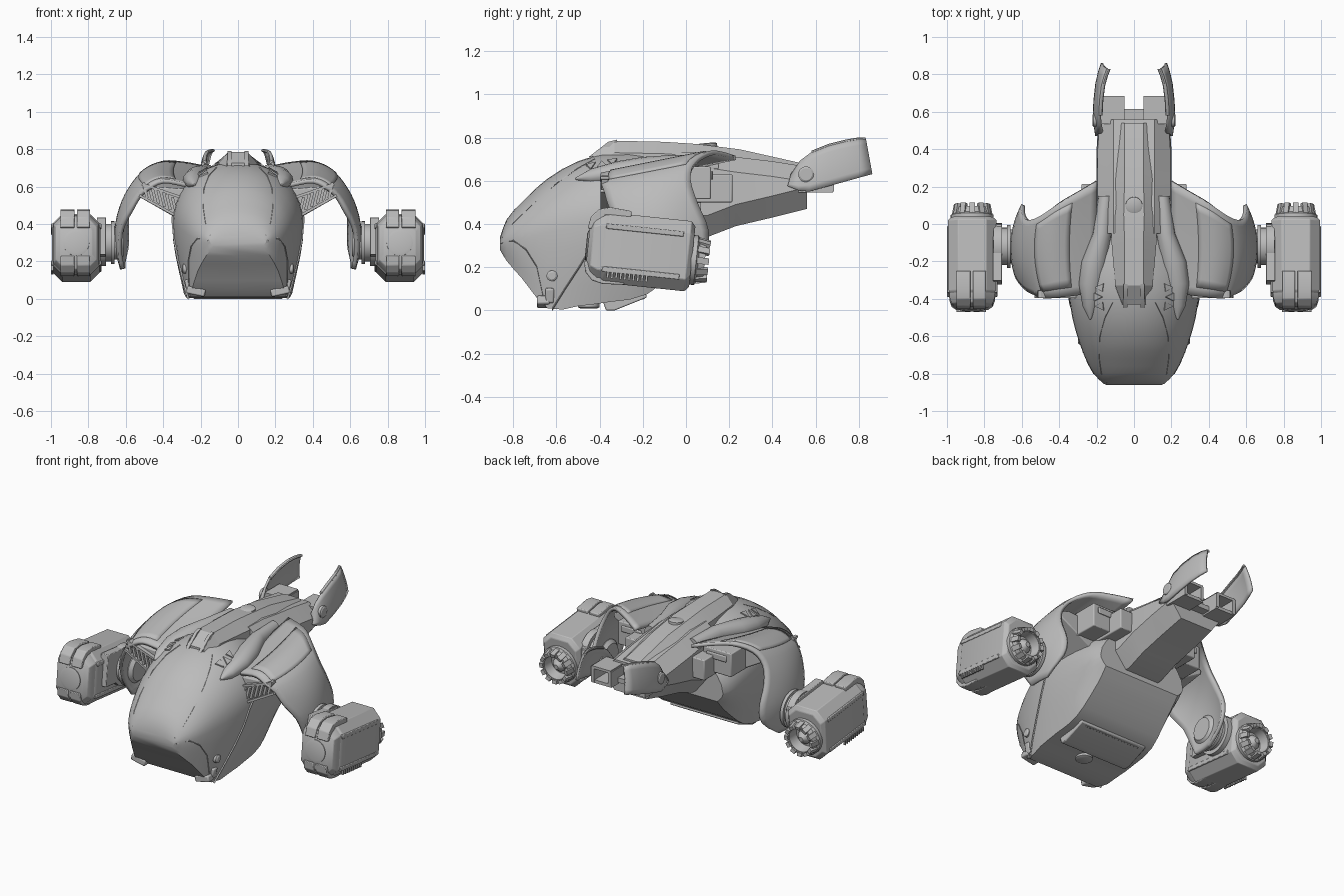
import bpy, bmesh, math
from mathutils import Matrix, Vector

if "Cube" in bpy.data.objects:
    bpy.data.objects.remove(bpy.data.objects["Cube"])

GREY = (0.5, 0.5, 0.5, 1)
mat = bpy.data.materials.new("hull grey")
mat.use_nodes = True
mat.diffuse_color = GREY
mat.node_tree.nodes["Principled BSDF"].inputs["Base Color"].default_value = GREY


def finish(name, bm, mirror=False, angle=30, thick=0, bevel=0):
    """Turn a bmesh into a shaded object, optionally mirrored, thickened or bevelled."""
    bmesh.ops.recalc_face_normals(bm, faces=bm.faces)
    me = bpy.data.meshes.new(name)
    bm.to_mesh(me)
    bm.free()
    ob = bpy.data.objects.new(name, me)
    bpy.context.collection.objects.link(ob)
    me.materials.append(mat)
    bpy.ops.object.select_all(action="DESELECT")
    ob.select_set(True)
    bpy.context.view_layer.objects.active = ob
    if thick:
        ob.modifiers.new("thickness", "SOLIDIFY").thickness = thick
        ob.modifiers["thickness"].offset = 0
    if bevel:
        b = ob.modifiers.new("bevel", "BEVEL")
        b.width, b.segments = bevel, 2
    if mirror:
        ob.modifiers.new("mirror", "MIRROR")
    bpy.ops.object.shade_smooth_by_angle(angle=math.radians(angle))
    return ob


def loft(name, rings, closed=True, **kw):
    """Skin a row of rings; closed rings are capped at both ends."""
    bm = bmesh.new()
    rows = [[bm.verts.new(p) for p in r] for r in rings]
    n = len(rows[0])
    for a, b in zip(rows, rows[1:]):
        for i in range(n if closed else n - 1):
            j = (i + 1) % n
            bm.faces.new((a[i], a[j], b[j], b[i]))
    if closed:
        bm.faces.new(rows[0])
        bm.faces.new(rows[-1])
    return finish(name, bm, **kw)


def boxes(name, items, **kw):
    """items: (centre, size, tilt about y in degrees)"""
    bm = bmesh.new()
    for c, s, turn in items:
        m = Matrix.Translation(c) @ Matrix.Rotation(math.radians(turn), 4, "Y") @ Matrix.Diagonal((*s, 1))
        bmesh.ops.create_cube(bm, size=1, matrix=m)
    return finish(name, bm, **kw)


def lathe(name, centre, axis, prof, sides=32, **kw):
    """Revolve (distance along axis, radius) pairs about an axis."""
    q = Vector((0, 0, 1)).rotation_difference(Vector(axis))
    rings = [[Vector(centre) + q @ Vector((r * math.cos(i * math.tau / sides), r * math.sin(i * math.tau / sides), d))
              for i in range(sides)] for d, r in prof]
    return loft(name, rings, **kw)


def mirrored(half):
    """Close a half section (bottom centre to top centre) across x = 0."""
    return half + [(-x, y, z) for x, y, z in half[-2:0:-1]]


def sample(table, y):
    """Smooth interpolation in a table keyed by its first column."""
    k = max(i for i in range(len(table) - 1) if y >= table[i][0] or i == 0)
    a, b = table[k], table[k + 1]
    p, n = table[max(k - 1, 0)], table[min(k + 2, len(table) - 1)]
    h = b[0] - a[0]
    t = min(max((y - a[0]) / h, 0), 1)
    out = []
    for c in range(1, len(a)):
        ma, mb = (b[c] - p[c]) / (b[0] - p[0]) * h, (n[c] - a[c]) / (n[0] - a[0]) * h
        out.append((2*t**3 - 3*t*t + 1)*a[c] + (t**3 - 2*t*t + t)*ma + (3*t*t - 2*t**3)*b[c] + (t**3 - t*t)*mb)
    return out


# Cabin hull: y, bottom, top, half width, widest height, floor half width, shoulder exponent
HULL = [(-.86, .28, .34, .15, .31, .13, .95), (-.83, .23, .42, .19, .32, .17, .95), (-.76, .15, .50, .24, .33, .215, .95),
        (-.64, .01, .61, .29, .36, .26, .95), (-.5, .02, .69, .33, .39, .285, .95), (-.35, .04, .73, .35, .41, .29, .95),
        (-.18, .075, .74, .35, .40, .285, 1.3), (0, .23, .735, .335, .38, .27, 2.6), (.07, .31, .72, .31, .37, .27, 3)]


def hull_half(y):
    zb, zt, w, zw, wb, e = sample(HULL, y)
    pts = [(0, y, zb)]
    for i in range(4):
        t = i / 4
        pts.append((wb + (w - wb) * math.sin(t * math.pi / 2), y, zb + (zw - zb) * t))
    for i in range(11):
        a = i * math.pi / 20
        pts.append((w * max(math.cos(a), 0) ** e, y, zw + (zt - zw) * math.sin(a)))
    return pts


ys = [-.86, -.845, -.83, -.795, -.76, -.72, -.68, -.64, -.57, -.5, -.42, -.35, -.26, -.18, -.12, -.06, 0, .035, .07]
loft("cabin_hull", [mirrored(hull_half(y)) for y in ys], angle=32)


# Raised seams that follow the hull: pairs of (y, section index)
def seam(name, path, r=.004):
    rings = [[Vector(hull_half(y)[k]) + Vector((r * math.cos(a), 0, r * math.sin(a))) for a in (0, 1.57, 3.14, 4.71)]
             for y, k in path]
    loft(name, rings, mirror=True)


seam("canopy_seam", [(-.85, 8), (-.8, 9), (-.72, 10), (-.6, 11), (-.5, 12), (-.42, 13)])
seam("door_seam", [(-.62, 1), (-.56, 2), (-.49, 3), (-.43, 4), (-.38, 5), (-.33, 6), (-.28, 7)], .007)
seam("brow_seam", [(-.855, 5), (-.8, 5), (-.74, 4), (-.69, 3), (-.65, 1)])

# Chin skids, belly plate and belly rail
boxes("chin_skid", [((.225, -.66, .04), (.1, .06, .04), -12), ((.265, -.63, .07), (.03, .04, .07), 12)],
      mirror=True, bevel=.008)
loft("belly_plate", [[(x, -.37, 0), (x, -.33, 0), (x, -.18, .06), (x, -.2, .12), (x, -.4, .09)]
                     for x in (-.24, .24)], bevel=.006)
lathe("belly_rail", (-.2, -.2, .065), (1, 0, 0), [(0, .014), (.4, .014)], sides=10)
lathe("belly_cap", (0, -.45, .035), (0, 0, -1), [(0, .05), (.02, .05), (.025, .04)])
lathe("hull_bolt", (.29, -.62, .16), (1, 0, 0), [(-.02, .025), (.004, .025), (.01, .016)], mirror=True)

# Tail boom: y, bottom, top, half width
BOOM = [(-.05, .34, .735, .2), (.1, .34, .73, .2), (.23, .39, .71, .2), (.4, .43, .69, .2), (.56, .47, .665, .19)]
loft("tail_boom", [mirrored([(0, y, b), (.6 * w, y, b), (w, y, b + .1), (w * .97, y, t - .07), (.11, y, t), (0, y, t)])
                   for y, b, t, w in BOOM], angle=25)
boxes("tail_rail", [((.18, .61, .6), (.02, .15, .1), 0), ((.12, .61, .645), (.13, .15, .016), 0),
                    ((.06, .61, .6), (.02, .15, .09), 0), ((.12, .6, .555), (.14, .16, .02), 0)], mirror=True)
boxes("tail_floor", [((0, .58, .57), (.12, .07, .03), 0)])

# Raised spine with a forked intake at its front
SPINE = [(-.43, .725, .06, .07), (-.33, .785, .05, .1), (-.1, .78, .05, .12), (.05, .77, .055, .12),
         (.25, .745, .05, .12), (.54, .68, .05, .13)]
loft("spine", [mirrored([(0, y, .62), (b, y, .62), (b, y, z - .055), (t, y, z), (0, y, z)])
               for y, z, t, b in SPINE], angle=20)
loft("intake_prong", [[(x, -.45, .71), (x, -.32, .72), (x, -.32, .79), (x, -.36, .78)] for x in (.035, .055)],
     mirror=True)
lathe("spine_hatch", (0, .1, .755), (0, -.08, 1), [(-.02, .045), (.015, .045), (.02, .035)])

# Shoulder blisters running back from the canopy
SHOULDER = [(-.51, .235, .61, .005, .005), (-.44, .235, .62, .04, .035), (-.32, .23, .635, .065, .055),
            (-.2, .21, .65, .07, .06), (-.05, .17, .665, .05, .055), (.15, .15, .66, .04, .05)]
loft("shoulder_blister", [[(x + a * math.cos(t), y, z + b * math.sin(t)) for t in [i * math.tau / 16 for i in range(16)]]
                          for y, x, z, a, b in SHOULDER], mirror=True)

# Triangular vents set flush on the hull beside the canopy
for k, y in enumerate((-.44, -.39, -.34)):
    s = 1 if k % 2 else -1
    corners = [(y - .022, 11.5 - s * .5), (y + .022, 11.5 - s * .5), (y, 11.5 + s * .5)]
    loft("shoulder_vent_%d" % k, [[Vector(hull_half(v)[int(i)]) + Vector((d * .5, 0, d)) for v, i in corners]
                                  for d in (-.004, .006)], mirror=True)

# Wing shroud: x, z, front y, back y along the arch
ARCH = [(0, .2, .68, -.36, .23), (1, .32, .71, -.38, .17), (2, .43, .725, -.39, .11), (3, .52, .69, -.395, .04),
        (4, .58, .61, -.375, .02), (5, .625, .5, -.35, .05), (6, .65, .37, -.29, .1), (7, .645, .26, -.24, .08),
        (8, .62, .16, -.18, -.05)]


def arch_row(t):
    x, z, f, b = sample(ARCH, t)
    row = []
    for i in range(13):
        y = f + (b - f) * i / 12
        d = y + .13
        drop = .2 * (.1 - y) * min(max((6 - t) / 3, 0), 1)
        row.append((x - 1.1 * d * d * min(t / 5, 1), y, z - drop))
    return row


loft("wing_shroud", [arch_row(i / 3) for i in range(25)], closed=False, thick=.022, mirror=True, angle=40)
loft("wing_plate", [[Vector(p) + Vector((.003, 0, .011)) for p in arch_row(1.2 + 1.9 * k / 8)[1:12]] for k in range(9)],
     closed=False, thick=.009, mirror=True, angle=40)

# Wing pod under the shroud, with a slatted front grille
POD = [(.24, .45), (.31, .42), (.53, .545), (.535, .57), (.47, .6), (.26, .585)]
loft("wing_pod", [[(x, y, z + .05 * (y > -.2)) for x, z in POD] for y in (-.37, -.03)], mirror=True, bevel=.006)
boxes("grille_slats", [((.31 + .031 * i, -.376, .487 + .0155 * i), (.016, .03, .085), 14) for i in range(7)], mirror=True)
boxes("grille_frame", [((.41, -.375, .488), (.27, .04, .014), -29), ((.4, -.375, .575), (.24, .04, .014), -19)],
      mirror=True)
boxes("wing_root_box", [((.225, .1, .565), (.11, .23, .13), 0), ((.3, .02, .59), (.2, .19, .15), 0),
                        ((.3, .12, .625), (.14, .012, .04), 0)], mirror=True, bevel=.008)

# Tail fins: low edge y z, high edge y z, x
FIN = [(.47, .575, .49, .63, .2), (.52, .555, .53, .69, .208), (.57, .55, .58, .73, .214), (.66, .575, .66, .762, .21),
       (.75, .6, .74, .782, .2), (.81, .617, .79, .79, .186), (.86, .63, .83, .792, .17)]
loft("tail_fin", [[(x - .03 * (i / 6) ** 2, a + (c - a) * i / 6, b + (d - b) * i / 6) for i in range(7)]
                  for a, b, c, d, x in FIN], closed=False, thick=.014, mirror=True, angle=40)
loft("fin_lip", [[(x - .034 + .012 * math.cos(t), c, d + .009 * math.sin(t)) for t in [i * math.tau / 8 for i in range(8)]]
                 for a, b, c, d, x in FIN[2:]], mirror=True)
lathe("fin_pivot", (.19, .555, .63), (1, 0, 0), [(0, .036), (.027, .036), (.032, .028)], mirror=True)

# Engine arm: stacked collars between shroud and engine
lathe("engine_arm", (.61, -.12, .3), (1, 0, 0), [(0, .07), (.02, .09), (.05, .09), (.05, .115), (.07, .115), (.07, .1),
                                                (.095, .1), (.095, .125), (.14, .125)], mirror=True)

EC = Vector((.865, -.17, .27))
TILT = Matrix.Translation(EC) @ Matrix.Rotation(math.radians(-6), 4, "X")


def tilt(ob):
    ob.data.transform(TILT)


def octagon(w, h, c, y):
    half = [(w - c, -h), (w, -h + c), (w, h - c), (w - c, h)]
    return [(a, y, b) for a, b in half + [(-a, b) for a, b in half[::-1]]]


# Engine casing, front cowl, clamps and side grille, built upright then tilted
tilt(loft("engine_casing", [octagon(.12, .15, .05, -.22), octagon(.13, .163, .055, -.2), octagon(.13, .163, .055, .18),
                            octagon(.11, .14, .05, .2)], mirror=True, bevel=.004))
tilt(loft("engine_cowl", [octagon(.085, .1, .04, -.285), octagon(.11, .14, .05, -.265), octagon(.122, .155, .05, -.23),
                          octagon(.122, .155, .05, -.19)], mirror=True, bevel=.004))
BAND = [(-.295, .08), (-.285, .135), (-.25, .175), (-.2, .188), (-.1, .18), (-.1, .15), (-.22, .15), (-.25, .08)]
for nm, x0, x1 in (("clamp_inner", -.075, -.004), ("clamp_outer", .008, .085)):
    tilt(loft(nm, [[(x, y, z) for y, z in BAND] for x in (x0, x1)], mirror=True, bevel=.005))
    tilt(loft(nm + "_low", [[(x, y, -z * .9) for y, z in BAND] for x in (x0, x1)], mirror=True, bevel=.005))
tilt(boxes("engine_rails", [((s * .125, -.03, z), (.018, .36, .025), 0) for s in (-1, 1) for z in (-.1, .1)]
           + [((-.135, -.03, .05), (.05, .24, .2), 0), ((-.14, .12, .08), (.04, .08, .06), 0)], mirror=True, bevel=.004))
tilt(boxes("engine_grille", [((.128, -.18 + .02 * i, -.125), (.012, .01, .03), 0) for i in range(10)], mirror=True))
tilt(lathe("cowl_disc", (0, -.28, 0), (0, -1, 0), [(0, .07), (.01, .07), (.014, .055)], mirror=True))

# Exhaust nozzle: hollow ring, inner cone and surrounding teeth
tilt(lathe("nozzle_ring", (0, .19, -.015), (0, 1, 0), [(0, .115), (.03, .115), (.04, .1), (.07, .092), (.07, .075),
                                                       (.01, .065)], mirror=True))
tilt(lathe("nozzle_cone", (0, .19, -.015), (0, 1, 0), [(0, .045), (.03, .042), (.06, .015)], mirror=True))
bm = bmesh.new()
for i in range(12):
    m = (Matrix.Translation((0, .24, -.015)) @ Matrix.Rotation(i * math.tau / 12, 4, "Y")
         @ Matrix.Translation((0, 0, .094)) @ Matrix.Rotation(-.2, 4, "X") @ Matrix.Diagonal((.03, .075, .022, 1)))
    bmesh.ops.create_cube(bm, size=1, matrix=m)
tilt(finish("nozzle_teeth", bm, mirror=True))
